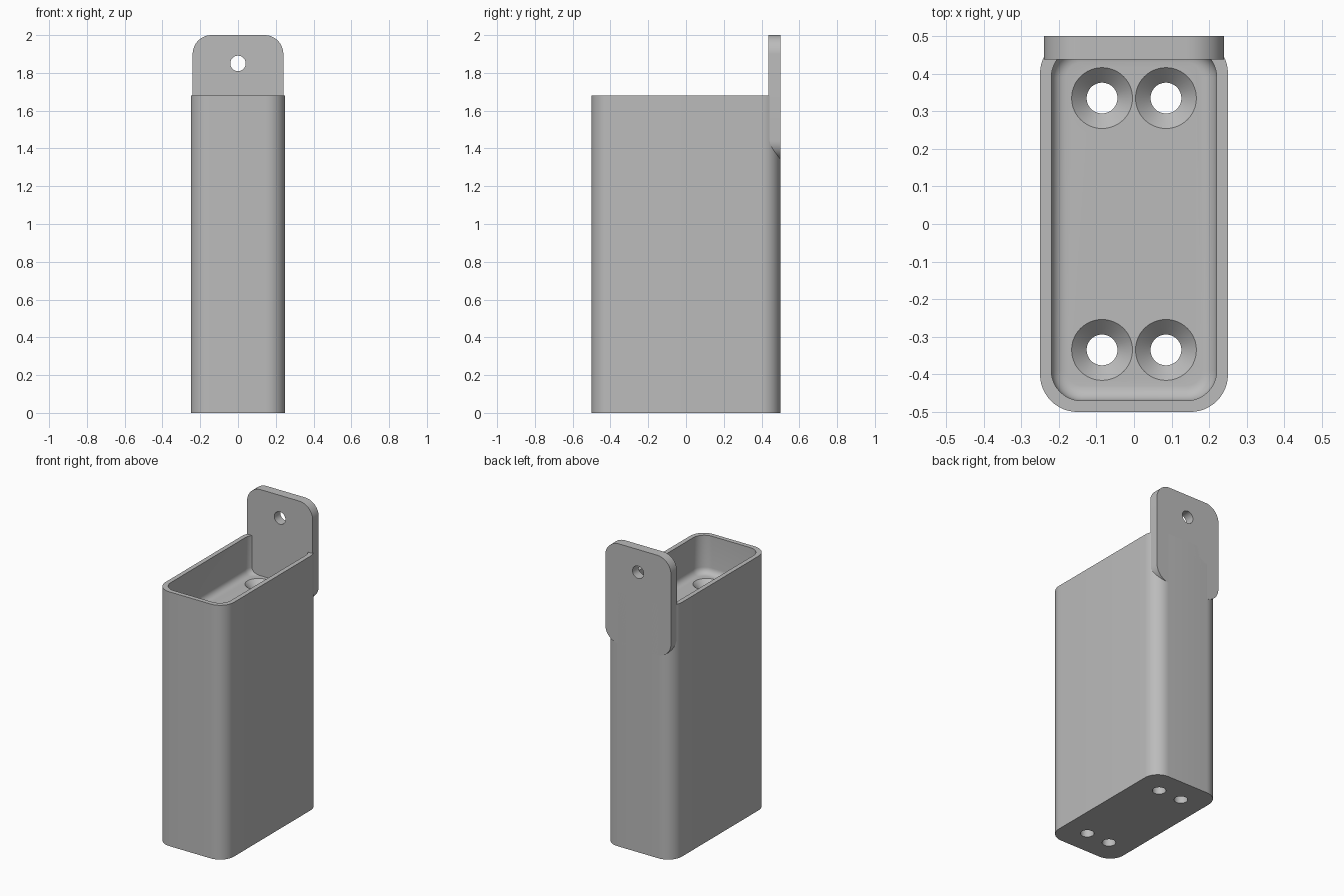
import bpy, bmesh, math
from mathutils import Matrix

cube = bpy.data.objects.get("Cube")
if cube:
    bpy.data.objects.remove(cube, do_unlink=True)

grey = bpy.data.materials.new("plain_grey")
grey.use_nodes = True
colour = (0.5, 0.5, 0.5, 1)
grey.diffuse_color = colour
grey.node_tree.nodes["Principled BSDF"].inputs["Base Color"].default_value = colour


def rounded_rect(hx, hy, r, steps=12):
    """Outline of a rectangle with round corners."""
    points = []
    for corner, (sx, sy) in enumerate([(1, 1), (-1, 1), (-1, -1), (1, -1)]):
        for i in range(steps + 1):
            a = (corner + i / steps) * math.pi / 2
            points.append((sx * (hx - r) + r * math.cos(a), sy * (hy - r) + r * math.sin(a)))
    return points


def circle(r, cx=0, cy=0, steps=48):
    return [(cx + r * math.cos(i * math.tau / steps), cy + r * math.sin(i * math.tau / steps))
            for i in range(steps)]


def loft(bm, sections):
    """Closed solid through a stack of (outline, height) sections."""
    rings = [[bm.verts.new((x, y, z)) for x, y in outline] for outline, z in sections]
    n = len(rings[0])
    for low, high in zip(rings, rings[1:]):
        for i in range(n):
            j = (i + 1) % n
            bm.faces.new((low[i], low[j], high[j], high[i]))
    bm.faces.new(rings[0][::-1])
    bm.faces.new(rings[-1])


def solid(name, stacks, matrix=None):
    bm = bmesh.new()
    for sections in stacks:
        loft(bm, sections)
    if matrix:
        bm.transform(matrix)
    bmesh.ops.recalc_face_normals(bm, faces=bm.faces)
    mesh = bpy.data.meshes.new(name)
    bm.to_mesh(mesh)
    bm.free()
    mesh.materials.append(grey)
    obj = bpy.data.objects.new(name, mesh)
    bpy.context.collection.objects.link(obj)
    return obj


def select(obj):
    bpy.ops.object.select_all(action='DESELECT')
    obj.select_set(True)
    bpy.context.view_layer.objects.active = obj


def cut(obj, cutter):
    cutter.hide_render = True
    mod = obj.modifiers.new("cut", 'BOOLEAN')
    mod.operation = 'DIFFERENCE'
    mod.solver = 'EXACT'
    mod.object = cutter
    select(obj)
    bpy.ops.object.modifier_apply(modifier=mod.name)
    bpy.data.objects.remove(cutter, do_unlink=True)


HEIGHT, FLOOR, FILLET, BORE = 1.68, 1.43, 0.04, 0.041

# Tall body with rounded upright edges
outer = rounded_rect(0.25, 0.5, 0.1)
body = solid("body", [[(outer, 0), (outer, HEIGHT)]])

# Recess in the top, with a filleted floor
recess = []
for i in range(7):
    a = i / 6 * math.pi / 2
    inset = FILLET * (1 - math.sin(a))
    recess.append((rounded_rect(0.22 - inset, 0.47 - inset, 0.08 - inset),
                   FLOOR + FILLET * (1 - math.cos(a))))
recess.append((rounded_rect(0.22, 0.47, 0.08), HEIGHT + 0.1))
cut(body, solid("recess_cutter", [recess]))

# Four countersunk bores running down through the body
bores = []
for x in (-0.085, 0.085):
    for y in (-0.335, 0.335):
        bores.append([(circle(r, x, y), z) for r, z in
                      ((BORE, -0.05), (BORE, FLOOR - 0.04), (0.081, FLOOR), (0.081, FLOOR + 0.03))])
cut(body, solid("bore_cutter", bores))

# Rounded mounting tab on the back, with one hole
upright = Matrix.Translation((0, 0.5, 1.67)) @ Matrix.Rotation(math.pi / 2, 4, 'X')
plate = rounded_rect(0.24, 0.33, 0.1)
tab = solid("mounting_tab", [[(plate, 0), (plate, 0.0625)]], upright)
hole = circle(BORE, 0, 0.18)
cut(tab, solid("tab_hole_cutter", [[(hole, -0.05), (hole, 0.15)]], upright))

for part in (body, tab):
    select(part)
    bpy.ops.object.shade_smooth_by_angle(angle=math.radians(30))
